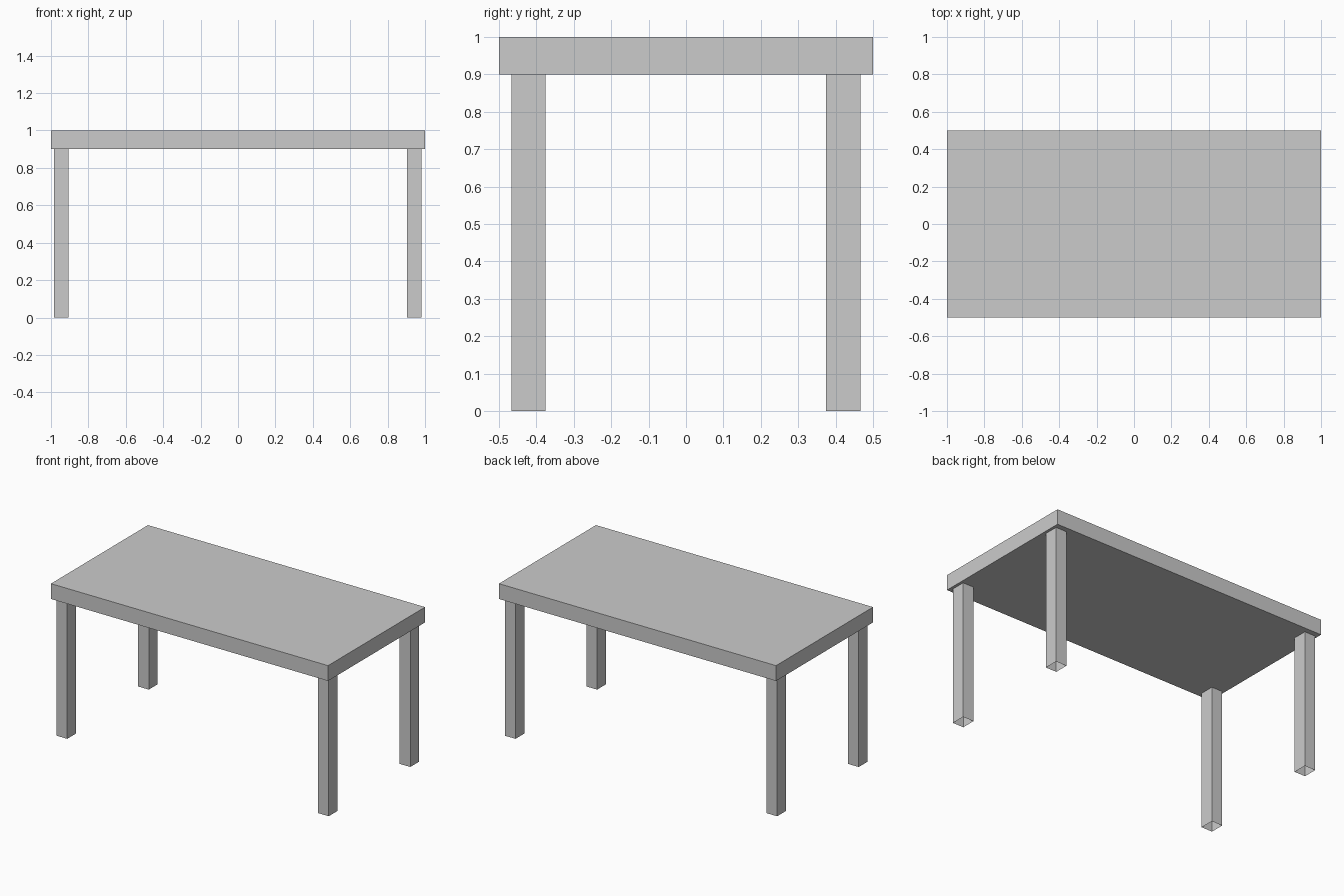
import bpy
import bmesh
from mathutils import Matrix

if "Cube" in bpy.data.objects:
    bpy.data.objects.remove(bpy.data.objects["Cube"])


def box(name, center, size, open_ends=False):
    bm = bmesh.new()
    bmesh.ops.create_cube(bm, size=1, matrix=Matrix.Translation(center) @ Matrix.Diagonal((*size, 1)))
    if open_ends:
        bm.normal_update()
        ends = [f for f in bm.faces if abs(f.normal.z) > 0.9]
        bmesh.ops.delete(bm, geom=ends, context='FACES_ONLY')
    mesh = bpy.data.meshes.new(name)
    bm.to_mesh(mesh)
    bm.free()
    obj = bpy.data.objects.new(name, mesh)
    bpy.context.collection.objects.link(obj)
    return obj


# Table top slab
box("table_top", (0, 0, 0.95), (2, 1, 0.1))

# Four hollow square legs, open at the floor and under the slab
for side, x in (("left", -0.945), ("right", 0.943)):
    for end, y in (("front", -0.421), ("back", 0.42)):
        box(f"{end}_{side}_leg", (x, y, 0.45), (0.078, 0.092, 0.9), open_ends=True)
